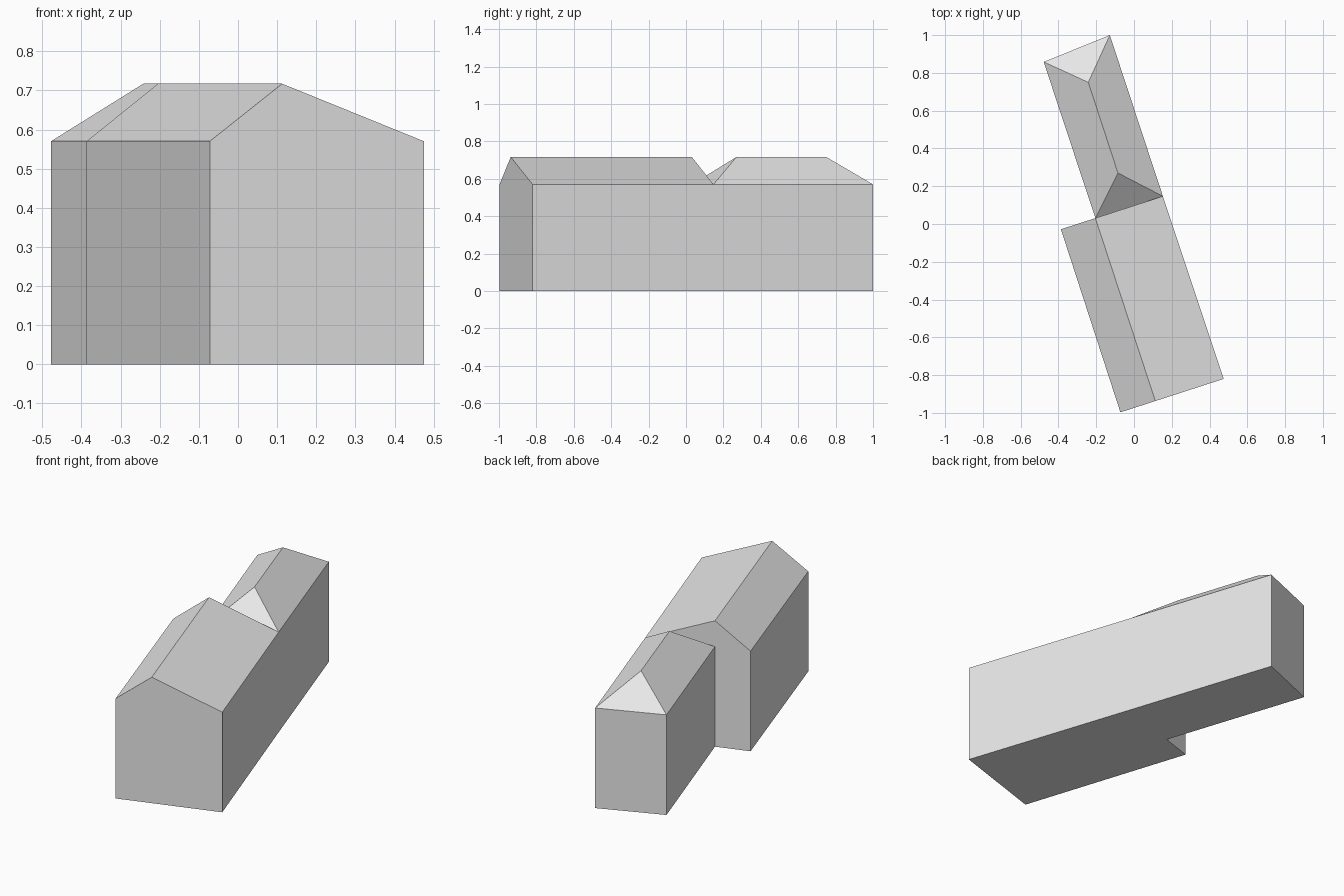
import bpy
import bmesh
from mathutils import Vector

cube = bpy.data.objects.get("Cube")
if cube:
    bpy.data.objects.remove(cube, do_unlink=True)

EAVE, RIDGE = 0.57, 0.717

grey = bpy.data.materials.new("plain grey")
grey.use_nodes = True
grey.diffuse_color = (0.8, 0.8, 0.8, 1)
grey.node_tree.nodes["Principled BSDF"].inputs["Base Color"].default_value = (0.8, 0.8, 0.8, 1)


def building(name, corners, ridge, hipped):
    """Walls over four plan corners (front left, front right, back right, back left), roofed to a ridge."""
    bm = bmesh.new()
    base = [bm.verts.new((x, y, 0)) for x, y in corners]
    eave = [bm.verts.new((x, y, EAVE)) for x, y in corners]
    front, back = [bm.verts.new((x, y, RIDGE)) for x, y in ridge]
    a, b, c, d = eave
    bm.faces.new(base[::-1])
    for i in range(4):
        j = (i + 1) % 4
        wall = [base[i], base[j], eave[j], eave[i]]
        # Gabled ends run straight up to the ridge
        if not hipped and i in (0, 2):
            wall.insert(3, front if i == 0 else back)
        bm.faces.new(wall)
    # Roof slopes, then hips
    bm.faces.new((b, c, back, front))
    bm.faces.new((d, a, front, back))
    if hipped:
        bm.faces.new((a, b, front))
        bm.faces.new((c, d, back))
    bmesh.ops.recalc_face_normals(bm, faces=bm.faces)
    mesh = bpy.data.meshes.new(name)
    bm.to_mesh(mesh)
    bm.free()
    mesh.materials.append(grey)
    obj = bpy.data.objects.new(name, mesh)
    bpy.context.collection.objects.link(obj)


# Wide front house with an off-centre ridge
front_left, front_right = Vector((-0.072, -0.997)), Vector((0.475, -0.82))
back_right, back_left = Vector((0.153, 0.147)), Vector((-0.387, -0.028))
ridge_front = front_left.lerp(front_right, 0.338)
ridge_back = back_left.lerp(back_right, 0.338)
building("front_house", (front_left, front_right, back_right, back_left),
         (ridge_front, ridge_back), hipped=False)

# Narrow rear wing with hipped ends, flush with the right wall
building("rear_wing", (ridge_back, back_right, (-0.128, 1.0), (-0.478, 0.858)),
         ((-0.085, 0.27), (-0.242, 0.75)), hipped=True)
